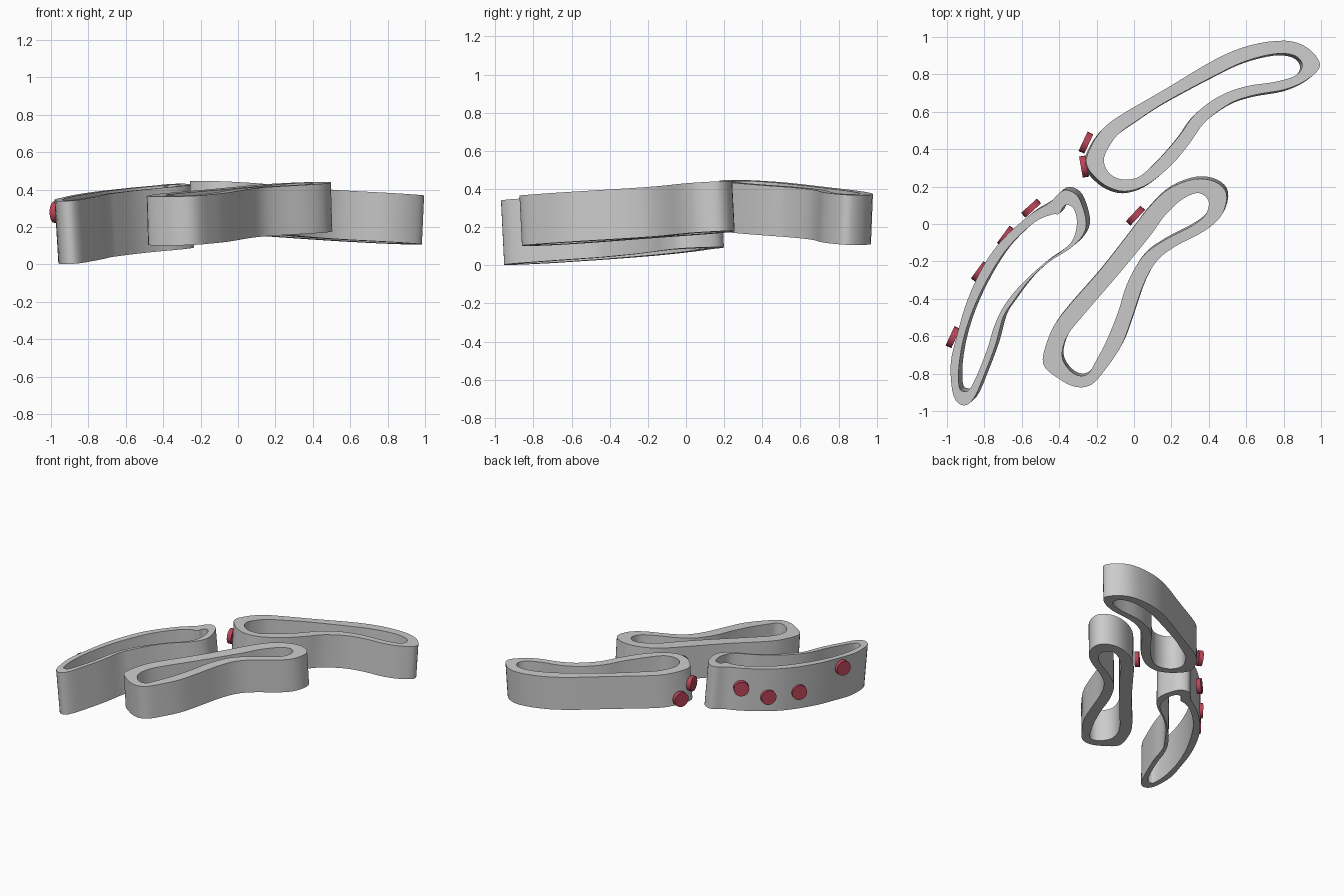
import bpy, bmesh
from math import radians, pi
from mathutils import Vector, Matrix

STEPS = 4  # smooth samples between two profile stations


def smooth_loop(pts):
    """Closed Catmull-Rom curve through 2D points."""
    out, n = [], len(pts)
    for i in range(n):
        a, b, c, d = (Vector(pts[(i + k) % n]) for k in (-1, 0, 1, 2))
        for s in range(STEPS):
            t = s / STEPS
            out.append(0.5 * (2 * b + (c - a) * t + (2 * a - 5 * b + 4 * c - d) * t * t
                              + (3 * b - a - 3 * c + d) * t ** 3))
    return out


def ring_wall(name, rows, plane, height):
    """Tilted hollow wall; rows = (outer x, outer y, inner x, inner y), plane z = a + p*x + q*y."""
    a, p, q = plane
    down = Vector((p, q, -1)).normalized() * height
    bm = bmesh.new()
    loops = []
    for k in (0, 2):
        top = [Vector((v.x, v.y, a + p * v.x + q * v.y))
               for v in smooth_loop([r[k:k + 2] for r in rows])]
        loops.append([bm.verts.new(v) for v in top])
        loops.append([bm.verts.new(v + down) for v in top])
    out_t, out_b, in_t, in_b = loops
    for u, v in ((out_t, in_t), (in_t, in_b), (in_b, out_b), (out_b, out_t)):
        for i in range(len(u)):
            j = (i + 1) % len(u)
            bm.faces.new((u[i], u[j], v[j], v[i]))
    bmesh.ops.recalc_face_normals(bm, faces=bm.faces)
    finish(bm, name)


def finish(bm, name, mat=None):
    me = bpy.data.meshes.new(name)
    bm.to_mesh(me)
    bm.free()
    ob = bpy.data.objects.new(name, me)
    bpy.context.collection.objects.link(ob)
    if mat:
        me.materials.append(mat)
    bpy.ops.object.select_all(action='DESELECT')
    ob.select_set(True)
    bpy.context.view_layer.objects.active = ob
    bpy.ops.object.shade_smooth_by_angle(angle=radians(35))


# Left wall: slim, with a small notch inside
left = [
    (-.91, -.97, -.91, -.895), (-.965, -.92, -.935, -.87), (-.98, -.75, -.935, -.75),
    (-.945, -.59, -.905, -.59), (-.89, -.405, -.845, -.42), (-.80, -.215, -.755, -.245),
    (-.70, -.08, -.66, -.11), (-.555, .05, -.53, .01), (-.45, .115, -.44, .05),
    (-.395, .17, -.40, .055), (-.35, .18, -.37, .10), (-.295, .14, -.325, .085),
    (-.257, .025, -.305, .01), (-.27, -.055, -.325, -.08), (-.34, -.13, -.38, -.14),
    (-.45, -.20, -.48, -.21), (-.555, -.295, -.60, -.32), (-.65, -.42, -.69, -.43),
    (-.70, -.50, -.745, -.54), (-.74, -.645, -.785, -.67), (-.80, -.805, -.84, -.81),
    (-.855, -.93, -.88, -.885)]
ring_wall("left_wall", left, (.443, .06, .05), .338)

# Middle wall
middle = [
    (-.485, -.75, -.385, -.70), (-.465, -.63, -.355, -.595), (-.395, -.495, -.26, -.475),
    (-.18, -.245, -.075, -.26), (-.02, -.04, .085, -.065), (.085, .095, .165, .045),
    (.19, .19, .255, .13), (.325, .24, .335, .165), (.435, .225, .385, .145),
    (.495, .16, .40, .10), (.47, .05, .375, .04), (.38, -.035, .30, -.015),
    (.22, -.12, .165, -.085), (.12, -.20, .05, -.17), (.05, -.325, -.035, -.315),
    (-.005, -.485, -.085, -.47), (-.065, -.645, -.145, -.62), (-.155, -.78, -.205, -.735),
    (-.23, -.86, -.245, -.80), (-.315, -.87, -.30, -.81), (-.405, -.825, -.355, -.77)]
ring_wall("middle_wall", middle, (.417, .03, .05), .262)

# Back wall
back = [
    (-.255, .32, -.16, .355), (-.225, .425, -.11, .45), (-.155, .52, -.06, .50),
    (-.05, .595, .02, .555), (.165, .72, .165, .65), (.435, .88, .435, .795),
    (.62, .955, .595, .87), (.81, .98, .755, .91), (.93, .94, .86, .90),
    (.995, .85, .90, .85), (.93, .775, .865, .795), (.81, .72, .755, .76),
    (.645, .69, .595, .735), (.515, .645, .45, .68), (.38, .545, .325, .585),
    (.30, .435, .245, .475), (.205, .32, .155, .37), (.085, .22, .075, .29),
    (-.01, .18, .01, .245), (-.09, .18, -.075, .24), (-.18, .225, -.14, .28)]
ring_wall("back_wall", back, (.448, -.045, -.04), .262)

# Round red buttons on the outer sides: x, y, z, tangent angle in degrees
red = bpy.data.materials.new("button_red")
red.diffuse_color = (.5, .06, .1, 1)
buttons = [
    (-.55, .085, .265, 42), (-.685, -.065, .175, 54), (-.825, -.255, .18, 54),
    (-.968, -.605, .28, 65), (-.257, .435, .235, 65), (-.267, .307, .315, 100),
    (.008, .045, .30, 47)]
for i, (x, y, z, ang) in enumerate(buttons):
    bm = bmesh.new()
    m = (Matrix.Translation((x, y, z)) @ Matrix.Rotation(radians(ang), 4, 'Z')
         @ Matrix.Rotation(pi / 2, 4, 'X'))
    bmesh.ops.create_cone(bm, cap_ends=True, segments=24, radius1=.057, radius2=.057,
                          depth=.034, matrix=m)
    finish(bm, f"button_{i + 1}", red)
